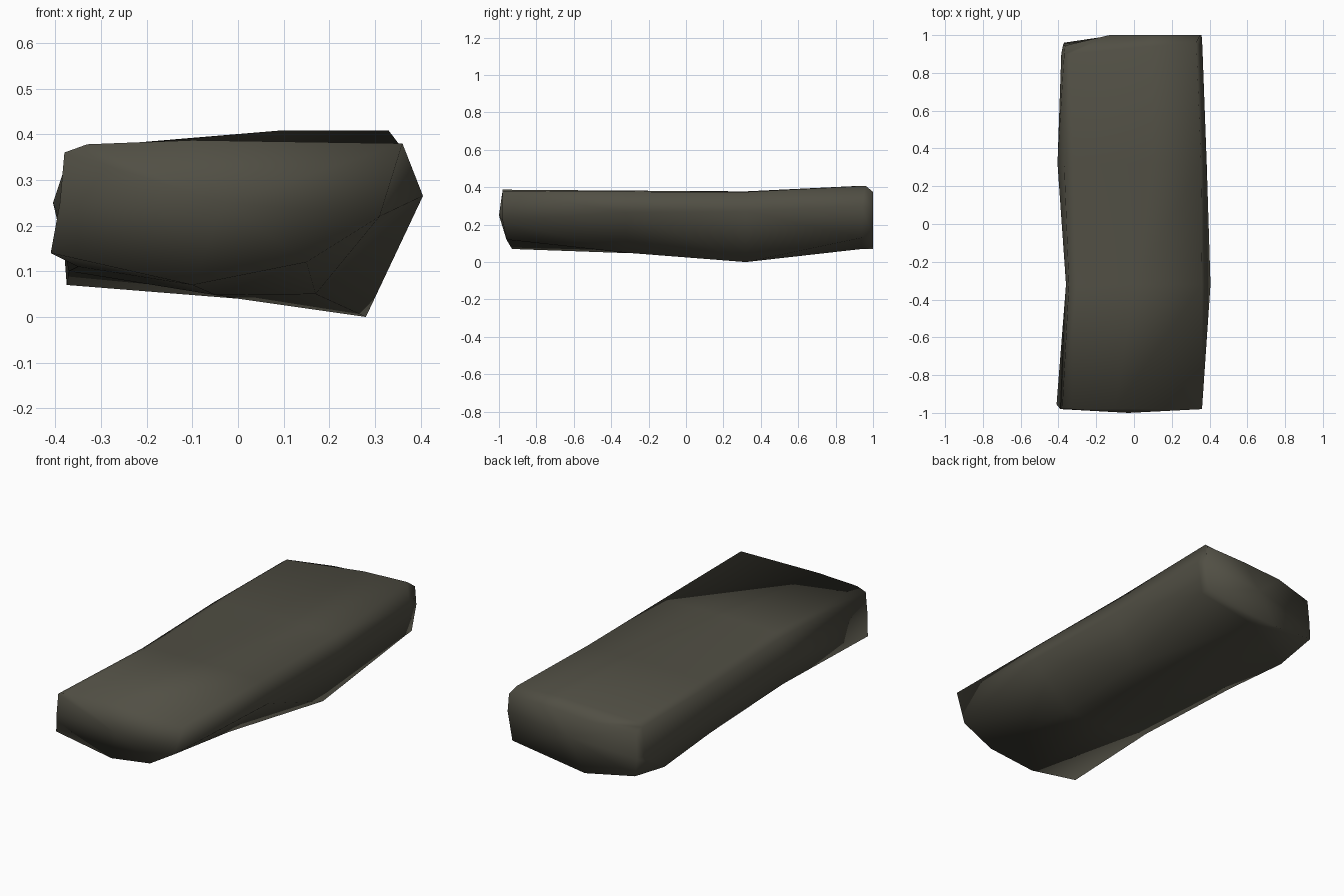
import bpy, bmesh

if "Cube" in bpy.data.objects:
    bpy.data.objects.remove(bpy.data.objects["Cube"])

# Cross-sections of the stone slab, front to back: (y, [(x, z) around the ring])
sections = [
    (-0.98, [(-.39, .25), (-.38, .36), (-.33, .378), (-.1, .387), (.36, .38),
             (.31, .22), (.15, .12), (-.1, .07), (-.41, .14)]),
    (-0.32, [(-.36, .25), (-.345, .36), (-.30, .377), (0, .382), (.36, .376),
             (.405, .265), (.17, .05), (-.05, .048), (-.35, .11)]),
    (0.32, [(-.405, .25), (-.37, .355), (-.32, .372), (.1, .378), (.355, .375),
            (.385, .27), (.28, 0), (0, .04), (-.37, .10)]),
    (0.94, [(-.385, .20), (-.37, .35), (-.34, .372), (.09, .408), (.33, .408),
            (.362, .30), (.335, .13), (0, .07), (-.375, .07)]),
    (1.00, [(-.375, .20), (-.365, .34), (-.13, .355), (.1, .37), (.35, .375),
            (.358, .28), (.33, .13), (-.1, .07), (-.37, .11)]),
]
# Corners that sit forward or back of their section: (section, point): y
shifts = {(0, 6): -.96, (0, 7): -.93, (0, 8): -.955,
          (3, 0): .90, (3, 1): .90, (3, 2): .90, (3, 4): .96, (3, 8): .72,
          (4, 0): .95, (4, 1): .945, (4, 8): .96}

bm = bmesh.new()
rings = []
for s, (y, pts) in enumerate(sections):
    rings.append([bm.verts.new((x, shifts.get((s, i), y), z))
                  for i, (x, z) in enumerate(pts)])

# Skin between neighbouring sections
n = len(rings[0])
for a, b in zip(rings, rings[1:]):
    for i in range(n):
        j = (i + 1) % n
        bm.faces.new((a[i], a[j], b[j], b[i]))

# Slightly domed end faces
for ring, tip in ((rings[0], (-.03, -1.0, .25)), (rings[-1], (0, 1.0, .24))):
    c = bm.verts.new(tip)
    for i in range(n):
        bm.faces.new((ring[i], ring[(i + 1) % n], c))
bmesh.ops.recalc_face_normals(bm, faces=bm.faces)

# Worn stone: smooth all round
for f in bm.faces:
    f.smooth = True

mesh = bpy.data.meshes.new("stone_slab")
bm.to_mesh(mesh)
bm.free()
slab = bpy.data.objects.new("stone_slab", mesh)
bpy.context.collection.objects.link(slab)

# Dark olive grey stone
stone = bpy.data.materials.new("dark_stone")
stone.diffuse_color = (0.082, 0.078, 0.058, 1)
stone.use_nodes = True
stone.node_tree.nodes["Principled BSDF"].inputs["Base Color"].default_value = stone.diffuse_color
mesh.materials.append(stone)
